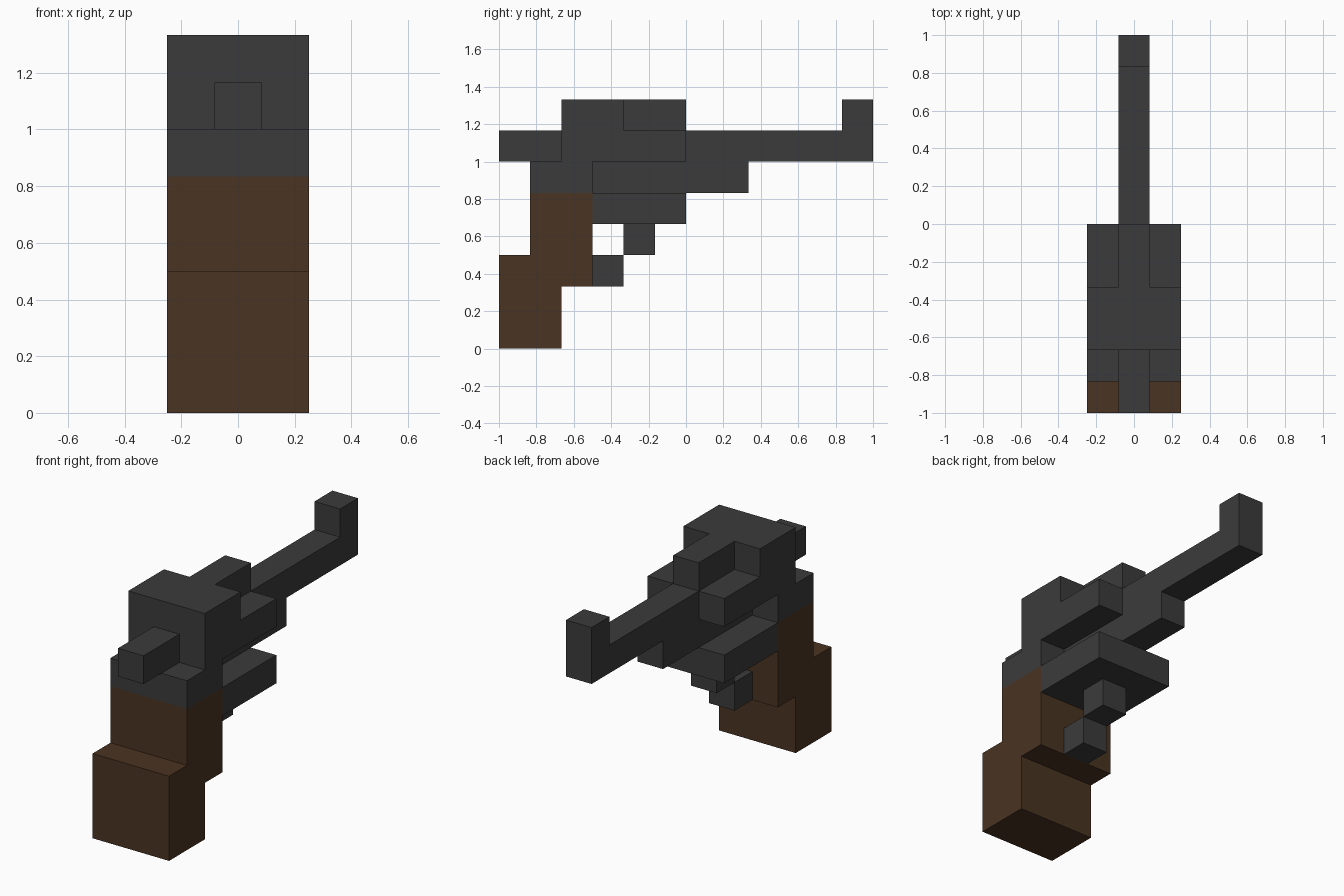
import bpy, bmesh

if "Cube" in bpy.data.objects:
    bpy.data.objects.remove(bpy.data.objects["Cube"], do_unlink=True)

U = 1 / 6  # one block; the model is 3 x 12 x 8 blocks


def material(name, rgb):
    m = bpy.data.materials.new(name)
    m.use_nodes = True
    m.diffuse_color = (*rgb, 1)
    m.node_tree.nodes["Principled BSDF"].inputs["Base Color"].default_value = (*rgb, 1)
    return m


metal = material("dark_metal", (0.044, 0.044, 0.044))
wood = material("brown_wood", (0.068, 0.034, 0.016))


def extrude_profile(name, outline, width, mat):
    """Extrude a side outline, given in blocks as (depth, height), to a centred width."""
    bm = bmesh.new()
    verts = [bm.verts.new((-width * U / 2, y * U - 1, z * U)) for y, z in outline]
    face = bm.faces.new(verts)
    new = bmesh.ops.extrude_face_region(bm, geom=[face])["geom"]
    bmesh.ops.translate(bm, vec=(width * U, 0, 0),
                        verts=[g for g in new if isinstance(g, bmesh.types.BMVert)])
    bmesh.ops.recalc_face_normals(bm, faces=bm.faces)
    mesh = bpy.data.meshes.new(name)
    bm.to_mesh(mesh)
    bm.free()
    mesh.materials.append(mat)
    ob = bpy.data.objects.new(name, mesh)
    bpy.context.collection.objects.link(ob)
    return ob


def block(name, y0, z0, y1, z1, width):
    return extrude_profile(name, [(y0, z0), (y1, z0), (y1, z1), (y0, z1)], width, metal)


# Stepped wooden handle
extrude_profile("grip", [(0, 0), (2, 0), (2, 2), (3, 2), (3, 5), (1, 5), (1, 3), (0, 3)], 3, wood)

# Wide body above the handle
extrude_profile("frame", [(1, 5), (3, 5), (3, 6), (6, 6), (6, 7), (4, 7), (4, 8),
                          (2, 8), (2, 6), (1, 6)], 3, metal)

# Narrow barrel with its underside step and raised sight at the tip
extrude_profile("barrel", [(3, 5), (8, 5), (8, 6), (12, 6), (12, 8), (11, 8),
                           (11, 7), (6, 7), (6, 6), (3, 6)], 1, metal)

# Smaller metal parts
block("top_rib", 4, 7, 6, 8, 1)
block("hammer", 0, 6, 2, 7, 1)
block("lower_plate", 3, 4, 6, 5, 3)
block("trigger_guard", 4, 3, 5, 4, 1)
block("trigger_guard_base", 3, 2, 4, 3, 1)
